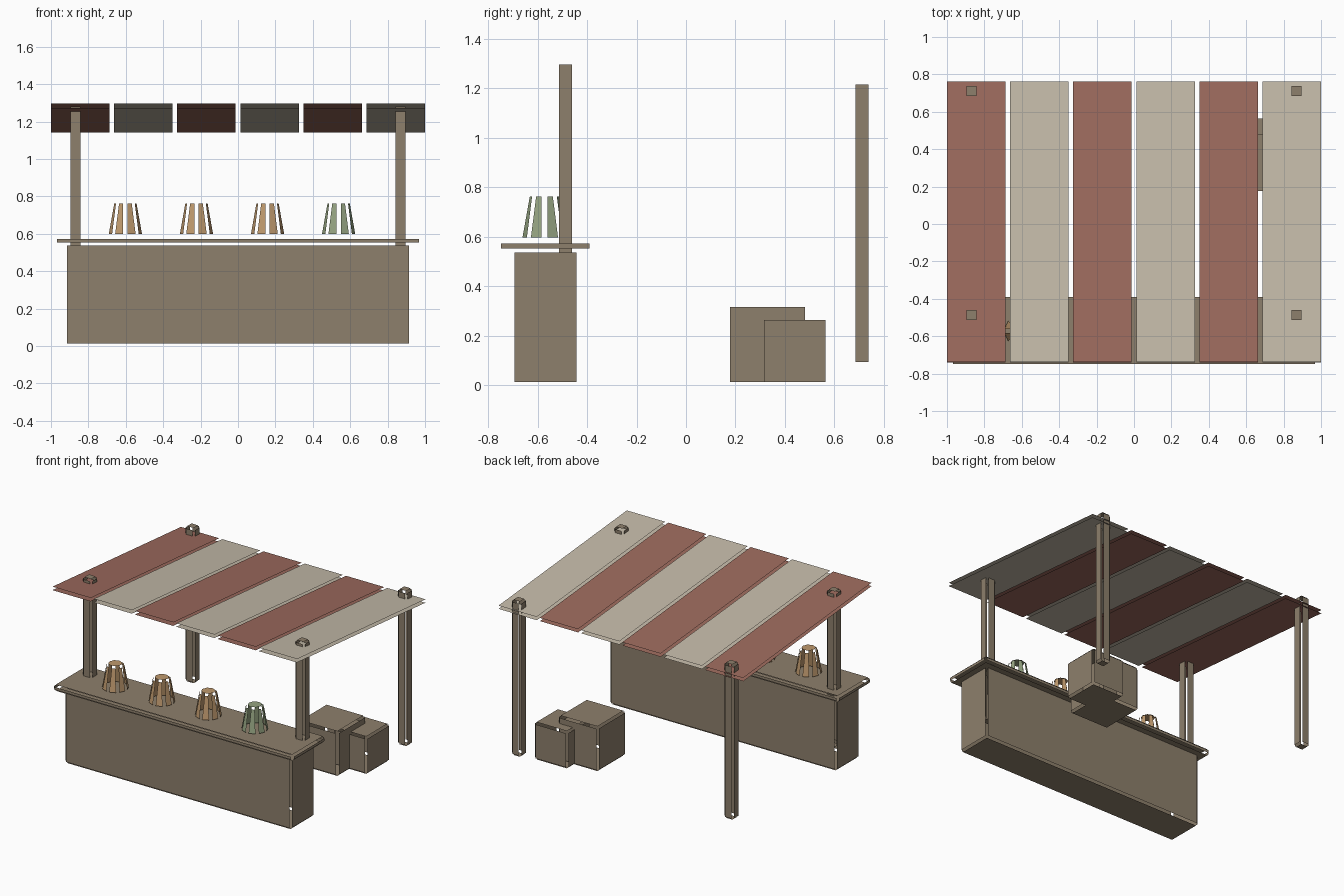
import bpy
import bmesh
from math import radians
from mathutils import Matrix, Vector

cube = bpy.data.objects.get("Cube")
if cube:
    bpy.data.objects.remove(cube, do_unlink=True)

GAP = 0.0125  # open seam left along every edge


def material(name, rgb):
    mat = bpy.data.materials.new(name)
    mat.use_nodes = True
    mat.diffuse_color = (*rgb, 1)
    mat.node_tree.nodes["Principled BSDF"].inputs["Base Color"].default_value = (*rgb, 1)
    return mat


WOOD = material("brown wood", (0.27, 0.215, 0.15))
RED = material("faded red cloth", (0.34, 0.147, 0.112))
CREAM = material("cream cloth", (0.56, 0.50, 0.40))
TAN = material("tan clay", (0.52, 0.32, 0.155))
GREEN = material("sage green clay", (0.30, 0.37, 0.22))


def finish(bm, name, mat, matrix):
    """Shrink each face to leave open seams, then make the object."""
    rim = bmesh.ops.inset_individual(bm, faces=bm.faces[:], thickness=GAP,
                                     use_even_offset=True)["faces"]
    bmesh.ops.delete(bm, geom=rim, context='FACES')
    slivers = [f for f in bm.faces if f.calc_area() < 1e-4]
    if slivers:
        bmesh.ops.delete(bm, geom=slivers, context='FACES')
    mesh = bpy.data.meshes.new(name)
    bm.to_mesh(mesh)
    bm.free()
    mesh.materials.append(mat)
    obj = bpy.data.objects.new(name, mesh)
    obj.matrix_world = matrix
    bpy.context.collection.objects.link(obj)
    return obj


def box(name, low, high, mat, tilt=0):
    low, high = Vector(low), Vector(high)
    bm = bmesh.new()
    bmesh.ops.create_cube(bm, size=1)
    bmesh.ops.scale(bm, vec=high - low, verts=bm.verts)
    place = Matrix.Translation((low + high) / 2) @ Matrix.Rotation(tilt, 4, 'X')
    return finish(bm, name, mat, place)


def cup(name, x, turn, mat):
    height = 0.19
    bm = bmesh.new()
    bmesh.ops.create_cone(bm, cap_ends=True, segments=8, radius1=0.096,
                          radius2=0.062, depth=height)
    place = Matrix.Translation((x, -0.572, 0.585 + height / 2))
    return finish(bm, name, mat, place @ Matrix.Rotation(turn, 4, 'Z'))


# Counter
box("counter_body", (-0.926, -0.705, 0), (0.926, -0.431, 0.549), WOOD)
box("counter_board", (-0.98, -0.76, 0.54), (0.98, -0.377, 0.5855), WOOD)

# Posts
HALF = 0.039
for side, x in (("right", -0.869), ("left", 0.869)):
    for end, y, bottom, top in (("front", -0.487, 0.163, 1.31), ("back", 0.711, 0.082, 1.229)):
        box(f"{end}_{side}_post", (x - HALF, y - HALF, bottom),
            (x + HALF, y + HALF, top), WOOD)

# Striped canopy, sloping down to the back
PITCH = 0.3375
for i in range(6):
    x = (i - 2.5) * PITCH
    box(f"canopy_strip_{i + 1}", (x - PITCH / 2, -0.754, 1.2065),
        (x + PITCH / 2, 0.776, 1.2315), CREAM if i % 2 else RED, radians(-5))

# Crates behind the counter
box("large_crate", (0.375, 0.165, 0), (0.70, 0.494, 0.33), WOOD)
box("small_crate", (0.567, 0.303, 0), (0.84, 0.576, 0.276), WOOD)

# Upturned cups on the counter
for i, mat in enumerate((TAN, TAN, TAN, GREEN)):
    cup(f"cup_{i + 1}", -0.602 + 0.38 * i, 0, mat)
